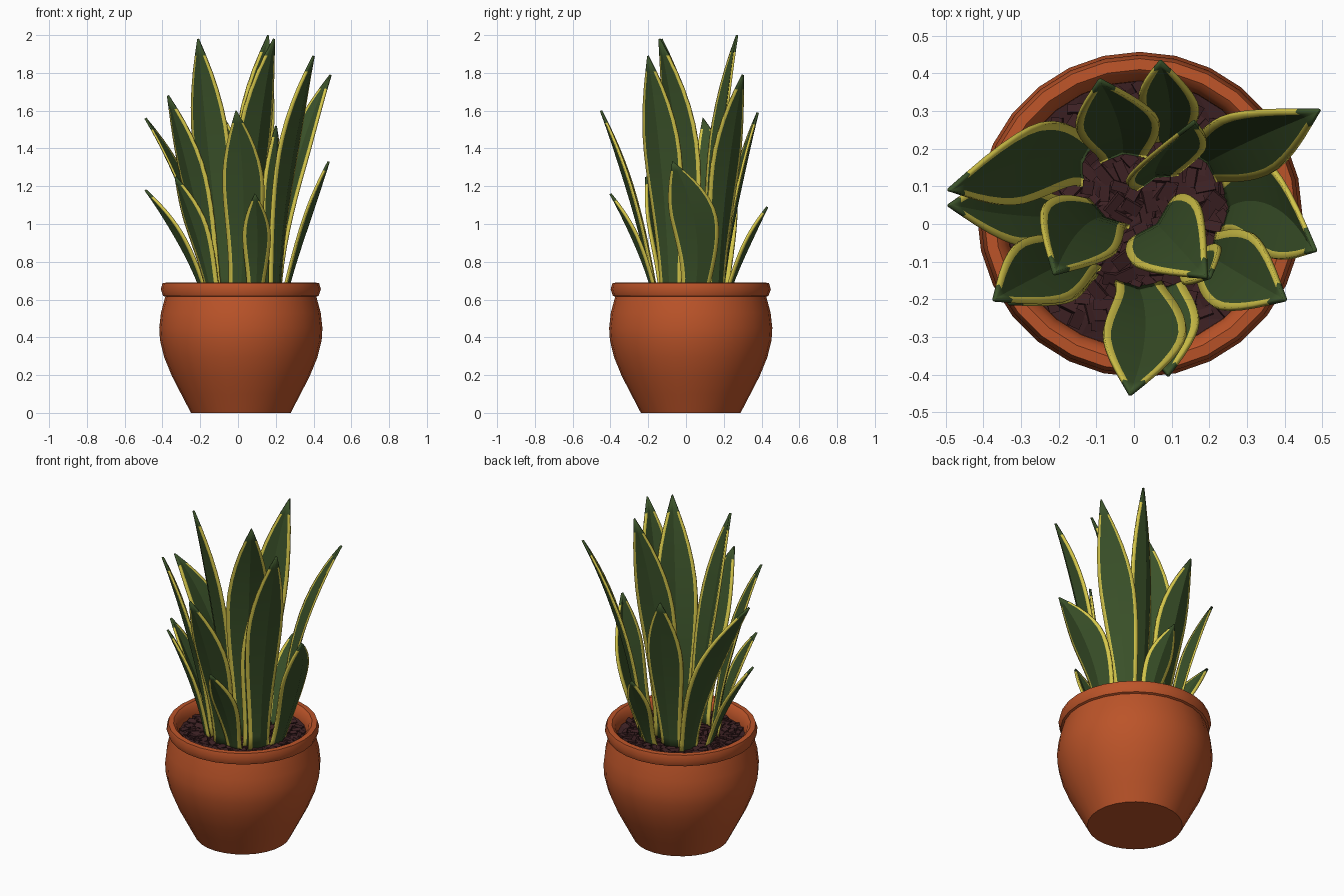
import bpy, bmesh, math, random
from mathutils import Vector, Matrix

if "Cube" in bpy.data.objects:
    bpy.data.objects.remove(bpy.data.objects["Cube"])

random.seed(4)
CX, CY = 0.015, 0.025          # centre of the pot


def material(name, rgb):
    m = bpy.data.materials.new(name)
    m.diffuse_color = (*rgb, 1)
    m.use_nodes = True
    m.node_tree.nodes["Principled BSDF"].inputs["Base Color"].default_value = m.diffuse_color
    return m


TERRACOTTA = material("terracotta", (0.50, 0.088, 0.022))
GREEN = material("leaf green", (0.044, 0.085, 0.023))
YELLOW = material("leaf edge yellow", (0.68, 0.58, 0.07))
SOIL = material("dark soil", (0.046, 0.015, 0.017))


def finish(bm, name, mats, angle=None):
    mesh = bpy.data.meshes.new(name)
    bm.to_mesh(mesh)
    bm.free()
    ob = bpy.data.objects.new(name, mesh)
    bpy.context.collection.objects.link(ob)
    for m in mats:
        mesh.materials.append(m)
    if angle:
        bpy.ops.object.select_all(action='DESELECT')
        ob.select_set(True)
        bpy.context.view_layer.objects.active = ob
        bpy.ops.object.shade_smooth_by_angle(angle=math.radians(angle))
    return ob


def lathe(bm, profile, sides, jitter=0.0):
    rings = []
    for r, z in profile:
        rings.append([bm.verts.new((CX + r * math.cos(2 * math.pi * i / sides),
                                    CY + r * math.sin(2 * math.pi * i / sides),
                                    z + random.uniform(-jitter, jitter)))
                      for i in range(sides)])
    for a, b in zip(rings, rings[1:]):
        for i in range(sides):
            j = (i + 1) % sides
            bm.faces.new((a[i], a[j], b[j], b[i]))
    return rings


# Pot: bellied body, overhanging rim, inner wall down to a floor hidden by the soil
bm = bmesh.new()
rings = lathe(bm, [(0.264, 0), (0.316, 0.10), (0.365, 0.195), (0.406, 0.295),
                   (0.428, 0.385), (0.432, 0.45), (0.423, 0.53), (0.400, 0.615),
                   (0.412, 0.62), (0.424, 0.655), (0.414, 0.688), (0.385, 0.69),
                   (0.368, 0.675), (0.355, 0.63), (0.352, 0.58)], 28)
bm.faces.new(rings[0][::-1])
bm.faces.new(rings[-1])
finish(bm, "pot", [TERRACOTTA], 40)

# Soil bed with an uneven surface
bm = bmesh.new()
rings = lathe(bm, [(0.354 * k / 8, 0.618) for k in range(8, 0, -1)], 28, 0.008)
bm.faces.new(rings[-1])
bmesh.ops.triangulate(bm, faces=bm.faces)
finish(bm, "soil_bed", [SOIL])

# Loose angular bark chips on top
bm = bmesh.new()
for i in range(200):
    r = 0.335 * math.sqrt((i + 0.5) / 200)
    a = i * 2.39996
    rot = Matrix.Rotation(random.uniform(0, 6.28), 4, 'Z') @ \
        Matrix.Rotation(random.uniform(-0.45, 0.45), 4, 'X')
    size = Matrix.Diagonal((random.uniform(0.035, 0.06), random.uniform(0.022, 0.035), 0.014, 1))
    pos = Vector((CX + r * math.cos(a), CY + r * math.sin(a), 0.618 + random.uniform(0, 0.008)))
    bmesh.ops.create_cube(bm, size=1, matrix=Matrix.Translation(pos) @ rot @ size)
finish(bm, "soil_chips", [SOIL])


# Leaves: folded blades, narrow at the foot, widest past the middle, pointed tip
def blade_width(t):
    if t < 0.58:
        s = t / 0.58
        return 0.57 + 0.43 * s * s * (3 - 2 * s)
    s = (t - 0.58) / 0.42
    return max(0.02, 1 - s ** 1.75)


def leaf(name, base, mid, tip, face, width):
    """base/mid are xy points, tip is xyz, face is the outward heading in degrees"""
    bm = bmesh.new()
    a = Vector((*base, 0.60))
    c = Vector(tip)
    m = Vector((*mid, 0.60 + (c.z - 0.60) * 0.53))
    ctrl = 2 * m - (a + c) / 2                 # quadratic curve through mid
    rows, n = [], 14
    for k in range(n + 1):
        t = k / n
        p = a * (1 - t) ** 2 + ctrl * 2 * t * (1 - t) + c * t * t
        ang = math.radians(face)
        out = Vector((math.cos(ang), math.sin(ang), 0))
        side = Vector((-out.y, out.x, 0))
        w = width / 2 * blade_width(t)
        strip = 0.021 - 0.010 * t ** 3         # yellow border thins towards the tip
        edge = 1 - min(strip / w, 0.5)
        row = []
        for s in (-1, -edge, 0, edge, 1):
            fold = 0.28 * w * (0.5 - abs(s))
            row.append(bm.verts.new(p + side * s * w + out * fold))
        rows.append(row)
    for k, (r0, r1) in enumerate(zip(rows, rows[1:])):
        for i in range(4):
            f = bm.faces.new((r0[i], r0[i + 1], r1[i + 1], r1[i]))
            f.material_index = 1 if i in (0, 3) and k < n - 1 else 0
    ob = finish(bm, name, [GREEN, YELLOW], 25)
    sol = ob.modifiers.new("thickness", 'SOLIDIFY')
    sol.thickness = 0.012
    sol.offset = 0


LEAVES = [
    ((-0.07, 0.02), (-0.14, -0.01), (-0.21, -0.13, 1.98), 237, 0.23),
    ((0.06, 0.00), (0.08, -0.02), (0.19, -0.14, 1.98), -46, 0.24),
    ((0.06, 0.12), (0.075, 0.165), (0.16, 0.27, 2.00), 110, 0.21),
    ((0.20, -0.08), (0.26, -0.12), (0.40, -0.20, 1.89), -28, 0.22),
    ((0.19, 0.16), (0.28, 0.205), (0.49, 0.30, 1.79), 42, 0.20),
    ((-0.13, -0.08), (-0.225, -0.12), (-0.37, -0.20, 1.68), 222, 0.205),
    ((-0.13, 0.16), (-0.26, 0.17), (-0.49, 0.09, 1.56), 166, 0.22),
    ((-0.17, 0.02), (-0.305, 0.025), (-0.49, 0.05, 1.18), 195, 0.18),
    ((0.01, -0.16), (0.03, -0.28), (-0.01, -0.45, 1.60), 268, 0.22),
    ((0.09, -0.16), (0.10, -0.26), (0.09, -0.40, 1.16), 280, 0.15),
    ((0.24, 0.04), (0.35, 0.05), (0.48, -0.07, 1.33), 0, 0.25),
    ((0.09, 0.21), (0.095, 0.31), (0.07, 0.43, 1.09), 82, 0.16),
    ((-0.03, 0.18), (-0.04, 0.26), (-0.09, 0.38, 1.59), 97, 0.22),
    ((0.15, -0.10), (0.18, -0.11), (0.20, -0.14, 1.52), -45, 0.14),
    ((-0.13, -0.11), (-0.21, -0.145), (-0.33, -0.21, 1.25), 226, 0.16),
]
for i, spec in enumerate(LEAVES, 1):
    leaf(f"leaf_{i:02d}", *spec)
